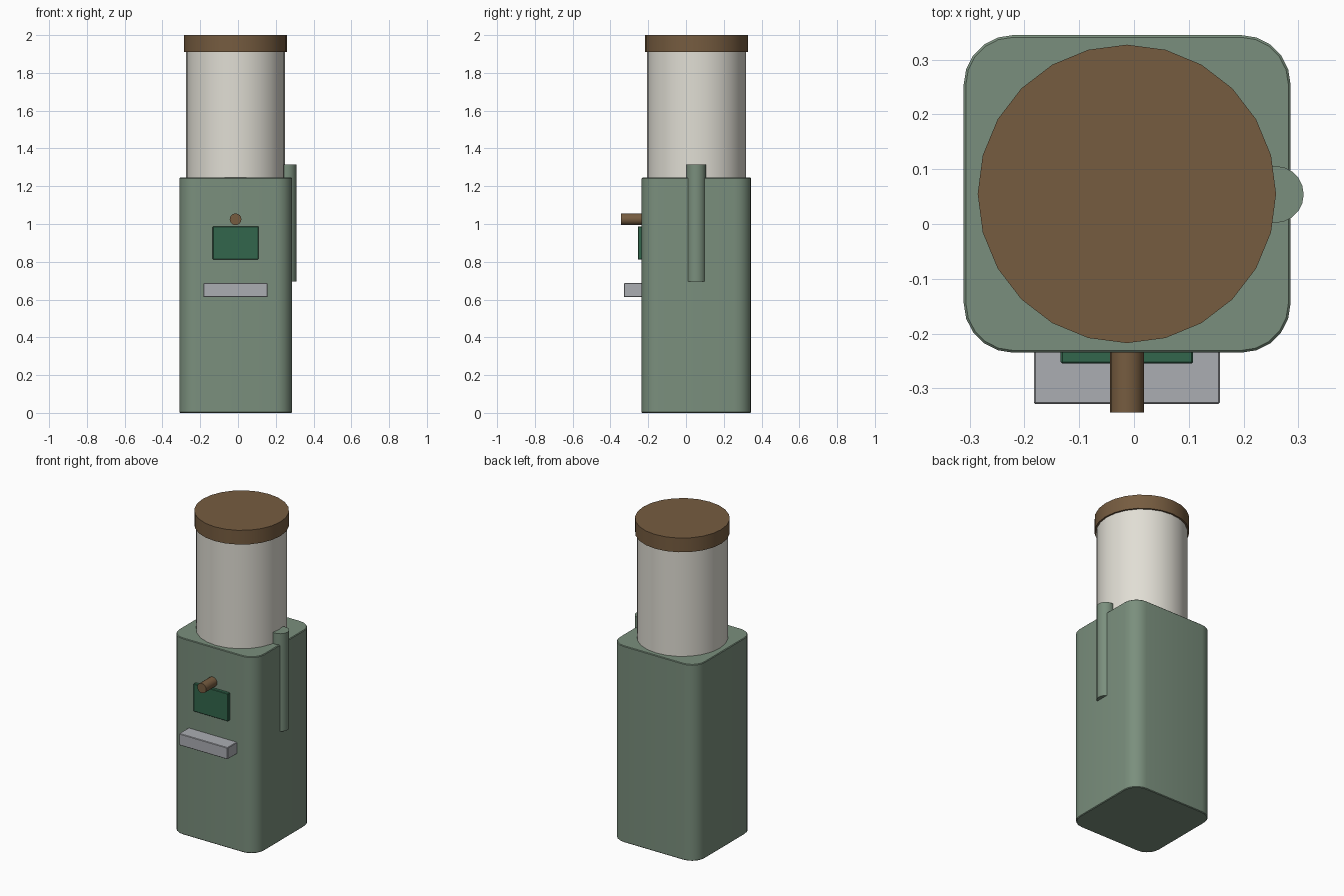
import bpy, bmesh, math
from mathutils import Matrix, Vector

if "Cube" in bpy.data.objects:
    bpy.data.objects.remove(bpy.data.objects["Cube"])


def material(name, rgb):
    m = bpy.data.materials.new(name)
    m.diffuse_color = (*rgb, 1)
    m.use_nodes = True
    m.node_tree.nodes["Principled BSDF"].inputs["Base Color"].default_value = m.diffuse_color
    return m


SAGE = material("sage_green", (0.195, 0.275, 0.205))
BROWN = material("brown", (0.181, 0.107, 0.051))
CREAM = material("off_white", (0.75, 0.73, 0.66))
GREEN = material("dark_green", (0.032, 0.133, 0.072))
GREY = material("light_grey", (0.41, 0.42, 0.45))


def finish(bm, name, mat):
    me = bpy.data.meshes.new(name)
    bm.to_mesh(me)
    bm.free()
    me.materials.append(mat)
    ob = bpy.data.objects.new(name, me)
    bpy.context.collection.objects.link(ob)
    bpy.ops.object.select_all(action='DESELECT')
    ob.select_set(True)
    bpy.context.view_layer.objects.active = ob
    bpy.ops.object.shade_smooth_by_angle(angle=math.radians(35))
    return ob


def box(name, mat, lo, hi, corner=0, edge=0.003):
    """Box between two corners, with optional rounded upright edges."""
    lo, hi = Vector(lo), Vector(hi)
    bm = bmesh.new()
    bmesh.ops.create_cube(bm, size=1)
    bmesh.ops.scale(bm, vec=hi - lo, verts=bm.verts)
    bmesh.ops.translate(bm, vec=(lo + hi) / 2, verts=bm.verts)
    if corner:
        upright = [e for e in bm.edges
                   if abs(e.verts[0].co.z - e.verts[1].co.z) > 0.01]
        bmesh.ops.bevel(bm, geom=upright, offset=corner, segments=5,
                        profile=0.5, affect='EDGES')
    sharp = [e for e in bm.edges if e.calc_face_angle(0) > 1]
    bmesh.ops.bevel(bm, geom=sharp, offset=edge, segments=1, affect='EDGES')
    return finish(bm, name, mat)


def cylinder(name, mat, start, end, radius, sides):
    """Closed cylinder between two points."""
    start, end = Vector(start), Vector(end)
    axis = end - start
    turn = Vector((0, 0, 1)).rotation_difference(axis).to_matrix().to_4x4()
    bm = bmesh.new()
    bmesh.ops.create_cone(bm, cap_ends=True, segments=sides, radius1=radius,
                          radius2=radius, depth=axis.length,
                          matrix=Matrix.Translation((start + end) / 2) @ turn)
    return finish(bm, name, mat)


CX, CY = -0.013, 0.055

# Cabinet
box("cabinet", SAGE, (-0.311, -0.235, 0), (0.286, 0.345, 1.245), 0.09, 0.004)

# Water bottle and its lid
cylinder("bottle", CREAM, (CX, CY, 1.2), (CX, CY, 1.92), 0.262, 24)
cylinder("bottle_lid", BROWN, (CX, CY, 1.91), (CX, CY, 2.0), 0.2725, 24)

# Cup tube sunk into the right side
cylinder("cup_tube", SAGE, (0.258, 0.054, 0.695), (0.258, 0.054, 1.315), 0.052, 20)

# Front fittings: panel, tap and drip tray
box("front_panel", GREEN, (-0.134, -0.255, 0.812), (0.108, -0.2, 0.988))
cylinder("tap", BROWN, (CX, -0.2, 1.025), (CX, -0.344, 1.025), 0.031, 16)
box("drip_tray", GREY, (-0.183, -0.329, 0.613), (0.157, -0.2, 0.687))
